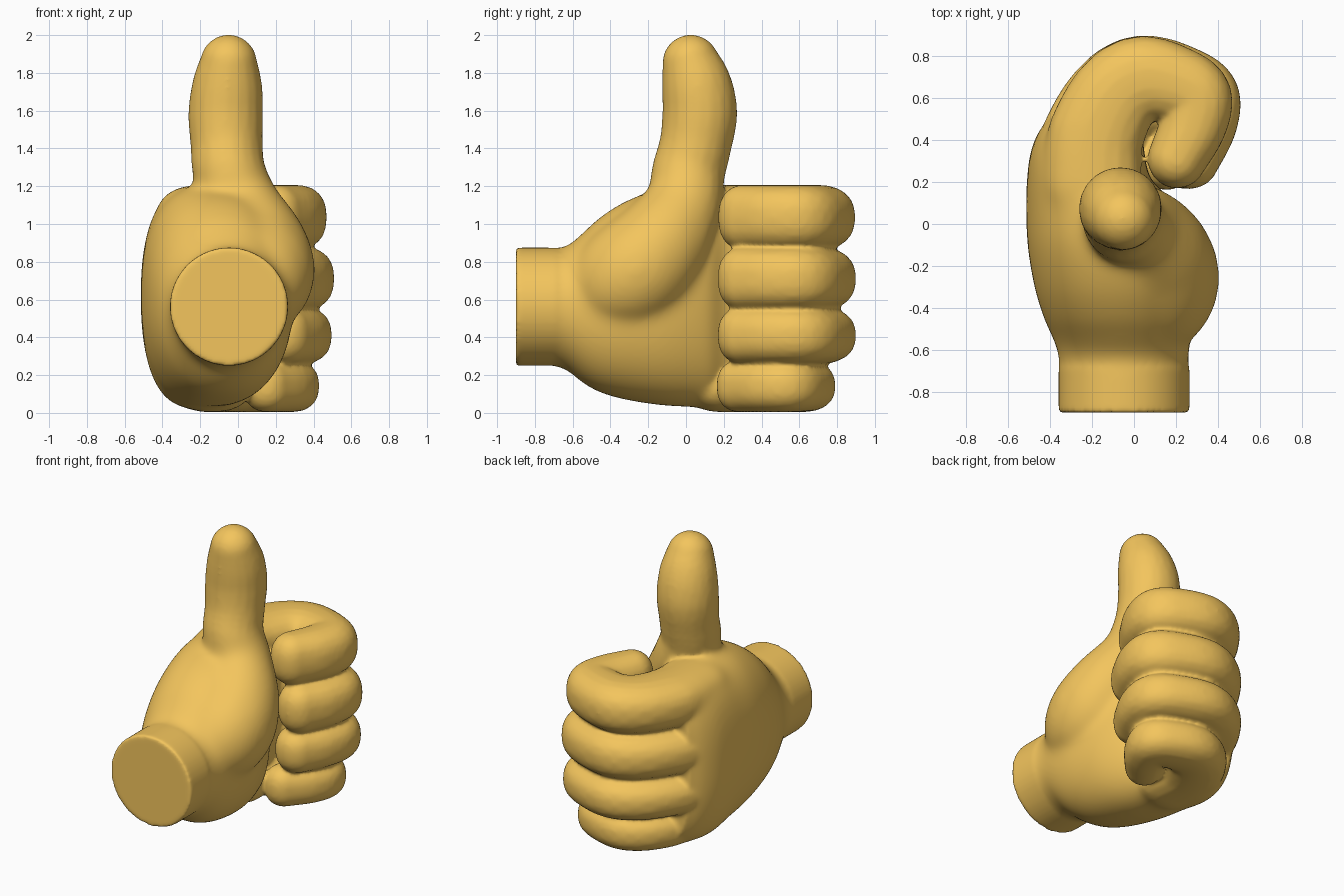
import bpy, bmesh, math
from mathutils import Vector, Matrix

if "Cube" in bpy.data.objects:
    bpy.data.objects.remove(bpy.data.objects["Cube"])


def spline(points, step=0.025):
    """Catmull-Rom samples through tuples of any length."""
    P = [Vector(p) for p in points]
    P = [2 * P[0] - P[1]] + P + [2 * P[-1] - P[-2]]
    out = []
    for a, b, c, d in zip(P, P[1:], P[2:], P[3:]):
        n = max(2, math.ceil((c - b).length / step))
        for i in range(n):
            t = i / n
            out.append(0.5 * (2 * b + (c - a) * t + (2 * a - 5 * b + 4 * c - d) * t * t
                              + (3 * b - a - 3 * c + d) * t ** 3))
    return out + [P[-2]]


def blob_chain(bm, samples, e=2.0):
    """Swept rounded limb: overlapping ellipsoids (centre, radius xyz); e > 2 is fuller."""
    for centre, size in samples:
        verts = bmesh.ops.create_icosphere(bm, subdivisions=3, radius=1)["verts"]
        m = Matrix.Translation(centre) @ Matrix.Diagonal((*size, 1))
        for v in verts:
            k = (math.hypot(v.co.x, v.co.y) ** e + abs(v.co.z) ** e) ** (-1 / e)
            v.co = m @ (v.co * k)


def loft(bm, sections, n=72):
    """Superellipse sections along y: (y, xmin, xmax, zmin, zmax, exponent)."""
    rings = []
    for y, x0, x1, z0, z1, e in sections:
        ring = []
        for i in range(n):
            a = 2 * math.pi * i / n
            c, s = math.cos(a), math.sin(a)
            px = math.copysign(abs(c) ** (2 / e), c)
            pz = math.copysign(abs(s) ** (2 / e), s)
            ring.append(bm.verts.new(((x0 + x1) / 2 + px * (x1 - x0) / 2, y,
                                      (z0 + z1) / 2 + pz * (z1 - z0) / 2)))
        rings.append(ring)
    faces = [bm.faces.new(rings[0]), bm.faces.new(rings[-1][::-1])]
    for r, q in zip(rings, rings[1:]):
        for i in range(n):
            j = (i + 1) % n
            faces.append(bm.faces.new((r[i], q[i], q[j], r[j])))
    bmesh.ops.recalc_face_normals(bm, faces=faces)


bm = bmesh.new()

# wrist and palm
loft(bm, [(-0.90, -0.36, 0.265, 0.25, 0.875, 2), (-0.68, -0.36, 0.265, 0.25, 0.875, 2)])
palm = [(-0.72, -0.355, 0.255, 0.255, 0.865, 2), (-0.63, -0.36, 0.26, 0.225, 0.885, 2),
        (-0.55, -0.385, 0.27, 0.16, 0.95, 2.1), (-0.45, -0.43, 0.285, 0.105, 1.04, 2.2),
        (-0.30, -0.475, 0.29, 0.065, 1.13, 2.3), (-0.10, -0.508, 0.26, 0.037, 1.195, 2.4),
        (0.10, -0.515, 0.18, 0.03, 1.205, 2.5), (0.22, -0.51, 0.08, 0.025, 1.20, 2.6),
        (0.34, -0.495, 0.05, 0.025, 1.195, 2.6), (0.44, -0.455, 0.04, 0.04, 1.18, 2.6),
        (0.52, -0.39, 0.02, 0.07, 1.14, 2.6)]
loft(bm, [tuple(v) for v in spline(palm)])

# thumb with its base muscle: (x, y, z, radius)
thumb = [(0.04, -0.47, 0.62, 0.205), (0.11, -0.30, 0.72, 0.293), (0.105, -0.15, 0.87, 0.268),
         (0.025, -0.02, 1.08, 0.21), (-0.045, 0.01, 1.26, 0.196), (-0.06, 0.05, 1.42, 0.192),
         (-0.065, 0.073, 1.58, 0.199), (-0.058, 0.06, 1.72, 0.187), (-0.05, 0.025, 1.853, 0.15)]
blob_chain(bm, [(v[:3], (v[3],) * 3) for v in map(tuple, spline(thumb))])

# curled fingers: shared path (x, y, radius), then per-finger fit
path = [(-0.24, 0.20, 0.24), (-0.22, 0.40, 0.235), (-0.12, 0.60, 0.22), (0.01, 0.69, 0.21),
        (0.17, 0.67, 0.19), (0.285, 0.605, 0.175), (0.275, 0.47, 0.163), (0.205, 0.31, 0.143)]
# (centre z, half height, shift at base, shift at tip, length, thickness)
fingers = [(1.035, 0.172, 0.04, 0.00, 1.0, 0.98), (0.71, 0.168, 0.00, 0.06, 1.0, 1.0),
           (0.41, 0.152, 0.01, 0.04, 1.0, 1.0), (0.142, 0.138, 0.10, -0.05, 0.84, 0.88)]
for z, h, base, tip, length, thick in fingers:
    samples = spline(path)
    chain = []
    for i, (x, y, r) in enumerate(samples):
        t = i / (len(samples) - 1)
        chain.append(((x + base + (tip - base) * t, 0.17 + (y - 0.17) * length, z),
                      (r * thick, r * thick, h)))
    blob_chain(bm, chain, 2.4)

mesh = bpy.data.meshes.new("hand_parts")
bm.to_mesh(mesh)
bm.free()
hand = bpy.data.objects.new("thumbs_up_hand", mesh)
bpy.context.collection.objects.link(hand)

# fuse into one skin
fuse = hand.modifiers.new("fuse", 'REMESH')
fuse.mode = 'VOXEL'
fuse.voxel_size = 0.014
fuse.use_smooth_shade = True
dg = bpy.context.evaluated_depsgraph_get()
fused = bpy.data.meshes.new_from_object(hand.evaluated_get(dg))
hand.modifiers.clear()
hand.data = fused


def ramp(v, a, b):
    t = min(1, max(0, (v - a) / (b - a)))
    return t * t * (3 - 2 * t)


# strong blending over the palm and back of the hand only, light softening everywhere
blend = hand.vertex_groups.new(name="palm_blend")
for v in fused.vertices:
    x, y, z = v.co
    reach = 0.5 if x < -0.2 else 0.15
    w = ramp(y, -0.70, -0.58) * ramp(y, reach, reach - 0.12) * ramp(z, 1.35, 1.22)
    if w > 0:
        blend.add([v.index], w, 'REPLACE')
palm_smooth = hand.modifiers.new("palm_smooth", 'SMOOTH')
palm_smooth.factor = 0.5
palm_smooth.iterations = 70
palm_smooth.vertex_group = "palm_blend"
soft = hand.modifiers.new("soften", 'SMOOTH')
soft.factor = 0.5
soft.iterations = 6

# golden skin
skin = bpy.data.materials.new("golden_skin")
skin.diffuse_color = (0.9, 0.56, 0.11, 1)
skin.use_nodes = True
skin.node_tree.nodes["Principled BSDF"].inputs["Base Color"].default_value = skin.diffuse_color
fused.materials.clear()
fused.materials.append(skin)
